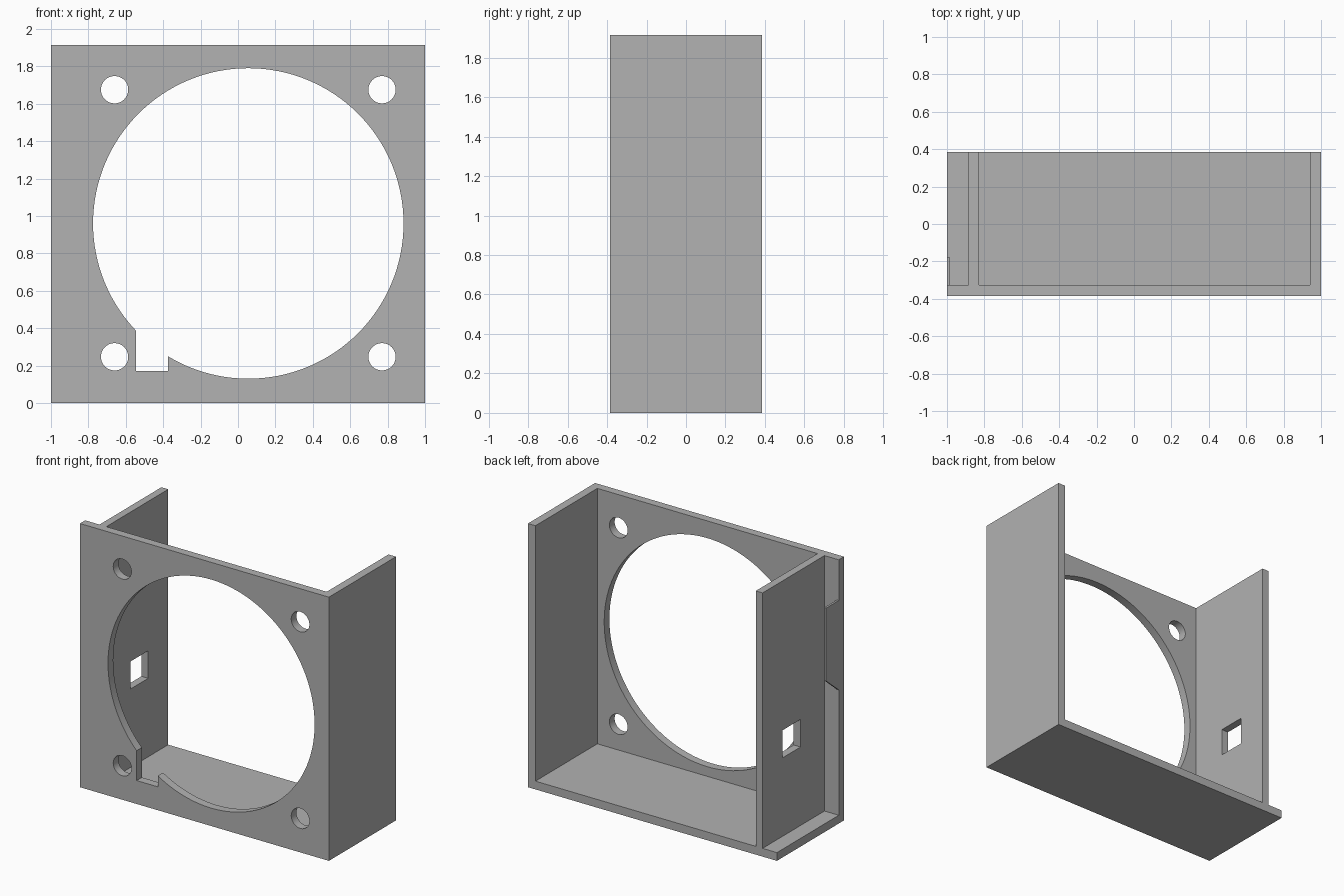
import bpy
import bmesh
from math import radians

cube = bpy.data.objects.get("Cube")
if cube:
    bpy.data.objects.remove(cube, do_unlink=True)

# Single grey finish
grey = bpy.data.materials.new("plain grey")
grey.use_nodes = True
GREY = (0.445, 0.445, 0.445, 1)
grey.diffuse_color = GREY
grey.node_tree.nodes["Principled BSDF"].inputs["Base Color"].default_value = GREY

# Main dimensions
HALF_X, HALF_Y, HEIGHT, WALL = 1.0, 0.385, 1.915, 0.06
PLATE_BACK = -HALF_Y + WALL


def prism(name, outline, axis, start, end):
    """Extrude a closed 2D outline along the x or y axis."""
    bm = bmesh.new()
    if axis == "x":
        points = [(start, a, b) for a, b in outline]
        offset = (end - start, 0, 0)
    else:
        points = [(a, start, b) for a, b in outline]
        offset = (0, end - start, 0)
    face = bm.faces.new([bm.verts.new(p) for p in points])
    extruded = bmesh.ops.extrude_face_region(bm, geom=[face])
    moved = [v for v in extruded["geom"] if isinstance(v, bmesh.types.BMVert)]
    bmesh.ops.translate(bm, verts=moved, vec=offset)
    bmesh.ops.recalc_face_normals(bm, faces=bm.faces)
    mesh = bpy.data.meshes.new(name)
    bm.to_mesh(mesh)
    bm.free()
    mesh.materials.append(grey)
    obj = bpy.data.objects.new(name, mesh)
    bpy.context.collection.objects.link(obj)
    return obj


def box(name, x, y, z):
    outline = [(x[0], z[0]), (x[1], z[0]), (x[1], z[1]), (x[0], z[1])]
    return prism(name, outline, "y", *y)


def cylinder(name, x, z, radius, sides):
    bpy.ops.mesh.primitive_cylinder_add(
        vertices=sides, radius=radius, depth=0.4,
        location=(x, -HALF_Y, z), rotation=(radians(90), 0, 0))
    obj = bpy.context.object
    obj.name = name
    obj.data.materials.append(grey)
    return obj


def cut(target, cutter):
    """Subtract the cutter from the target, then discard it."""
    cutter.hide_render = True
    mod = target.modifiers.new("cut", "BOOLEAN")
    mod.operation = "DIFFERENCE"
    mod.solver = "EXACT"
    mod.object = cutter
    bpy.context.view_layer.objects.active = target
    bpy.ops.object.modifier_apply(modifier=mod.name)
    bpy.data.objects.remove(cutter, do_unlink=True)


# Front plate with the large opening, cable notch and screw holes
plate = box("front_plate", (-HALF_X, HALF_X), (-HALF_Y, PLATE_BACK), (0, HEIGHT))
cut(plate, cylinder("opening_cutter", 0.055, 0.96, 0.83, 128))
cut(plate, box("notch_cutter", (-0.545, -0.375), (-0.6, -0.2), (0.17, 0.6)))
for x in (-0.66, 0.77):
    for z in (0.247, 1.675):
        cut(plate, cylinder("screw_cutter", x, z, 0.073, 48))

# Base and side walls
box("base", (-HALF_X, HALF_X), (PLATE_BACK, HALF_Y), (0, WALL))
box("left_wall", (HALF_X - WALL, HALF_X), (PLATE_BACK, HALF_Y), (WALL, HEIGHT))
inner = box("right_inner_wall", (-0.885, -0.83), (PLATE_BACK, HALF_Y), (WALL, HEIGHT))
cut(inner, box("window_cutter", (-0.95, -0.75), (-0.05, 0.155), (0.63, 0.83)))

# Thin tab with a sloping lower edge on the right end of the plate
tab = [(PLATE_BACK, 0.97), (-0.18, 1.09), (-0.18, 1.62), (PLATE_BACK, 1.62)]
prism("right_edge_tab", tab, "x", -HALF_X, -0.985)

# Smooth the round openings and keep the edges sharp
bpy.ops.object.select_all(action="DESELECT")
plate.select_set(True)
bpy.context.view_layer.objects.active = plate
bpy.ops.object.shade_smooth_by_angle(angle=radians(30))
